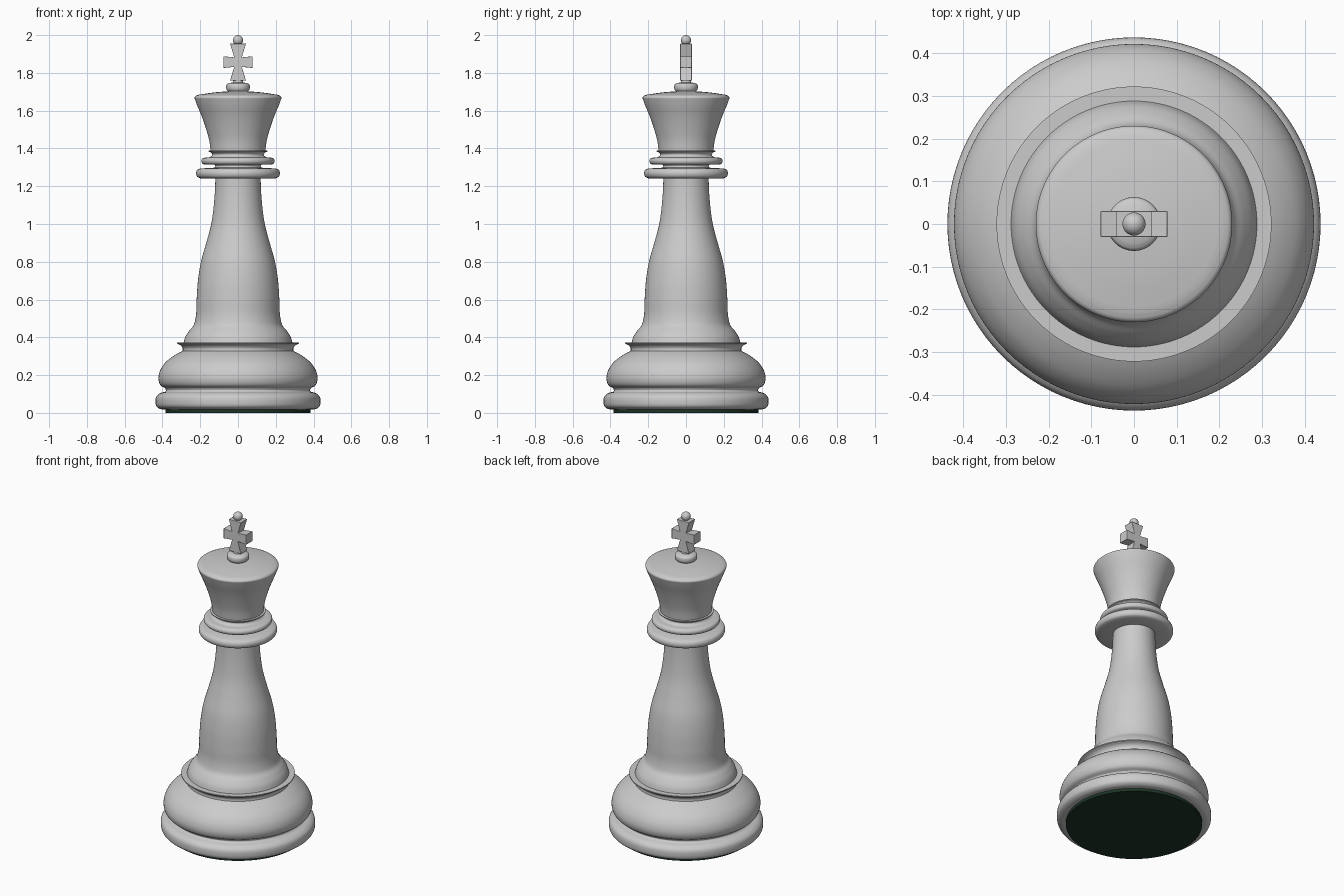
import bpy, bmesh, math
from mathutils import Vector

if "Cube" in bpy.data.objects:
    bpy.data.objects.remove(bpy.data.objects["Cube"])

SIDES = 96


def smooth_path(pts, n=5):
    """Catmull-Rom curve through (radius, height) points."""
    p = [Vector(q) for q in pts]
    if len(p) < 3:
        return p
    p = [2 * p[0] - p[1]] + p + [2 * p[-1] - p[-2]]
    out = []
    for a, b, c, d in zip(p, p[1:], p[2:], p[3:]):
        # centripetal-like tangents limited by the local segment length
        L0, L1, L2 = (b - a).length, (c - b).length, (d - c).length
        m1 = ((c - b) / L1 * L0 + (b - a) / L0 * L1) / (L0 + L1) * L1
        m2 = ((d - c) / L2 * L1 + (c - b) / L1 * L2) / (L1 + L2) * L1
        for i in range(n):
            t = i / n
            out.append(b * (2*t**3 - 3*t*t + 1) + m1 * (t**3 - 2*t*t + t)
                       + c * (3*t*t - 2*t**3) + m2 * (t**3 - t*t))
    return out + [p[-2]]


def finish(name, bm, angle=40):
    bmesh.ops.remove_doubles(bm, verts=bm.verts, dist=1e-5)
    bmesh.ops.recalc_face_normals(bm, faces=bm.faces)
    me = bpy.data.meshes.new(name)
    bm.to_mesh(me)
    bm.free()
    ob = bpy.data.objects.new(name, me)
    bpy.context.collection.objects.link(ob)
    bpy.ops.object.select_all(action='DESELECT')
    ob.select_set(True)
    bpy.context.view_layer.objects.active = ob
    bpy.ops.object.shade_smooth_by_angle(angle=math.radians(angle))
    return ob


def lathe(name, *runs):
    """Spin smooth profile runs (bottom to top); runs meet at sharp edges."""
    path = [q for run in runs for q in smooth_path(run)]
    bm = bmesh.new()
    rings = []
    for r, z in path:
        rings.append([bm.verts.new((r * math.cos(2*math.pi*i/SIDES),
                                    r * math.sin(2*math.pi*i/SIDES), z)) for i in range(SIDES)])
    for lo, hi in zip(rings, rings[1:]):
        for i in range(SIDES):
            j = (i + 1) % SIDES
            bm.faces.new((lo[i], lo[j], hi[j], hi[i]))
    bmesh.ops.remove_doubles(bm, verts=bm.verts, dist=1e-5)
    ob = finish(name, bm)
    # normals must face outwards on the open shells
    f = max(ob.data.polygons, key=lambda q: Vector((q.center.x, q.center.y)).length)
    if f.normal.x * f.center.x + f.normal.y * f.center.y < 0:
        ob.data.flip_normals()
    return ob


# felt pad
felt = lathe("base_felt", [(0, 0), (0.385, 0)], [(0.385, 0), (0.385, 0.02)])
mat = bpy.data.materials.new("felt_green")
mat.diffuse_color = (0.012, 0.035, 0.02, 1)
mat.use_nodes = True
mat.node_tree.nodes["Principled BSDF"].inputs["Base Color"].default_value = mat.diffuse_color
felt.data.materials.append(mat)

# base: foot ring, groove, bulge
lathe("base_foot", [(0.385, 0.018), (0.415, 0.022), (0.432, 0.035), (0.437, 0.06),
                    (0.432, 0.087), (0.415, 0.103), (0.387, 0.112)],
      [(0.387, 0.112), (0.381, 0.12), (0.387, 0.132)])
lathe("base_bulge", [(0.387, 0.132), (0.41, 0.146), (0.421, 0.175), (0.416, 0.215),
                     (0.392, 0.258), (0.355, 0.292), (0.315, 0.317), (0.293, 0.328)])
lathe("base_flange", [(0.293, 0.328), (0.293, 0.342), (0.302, 0.356), (0.322, 0.367)],
      [(0.322, 0.367), (0.322, 0.373)], [(0.322, 0.373), (0.288, 0.373)])

# tapering stem
lathe("stem", [(0.288, 0.373), (0.28, 0.4), (0.258, 0.435), (0.236, 0.462), (0.225, 0.5),
               (0.219, 0.6), (0.212, 0.7), (0.196, 0.8), (0.168, 0.9), (0.142, 1.0),
               (0.128, 1.1), (0.121, 1.2), (0.12, 1.242)])

# collars
lathe("lower_collar", [(0.12, 1.242), (0.2, 1.242)],
      [(0.2, 1.242), (0.215, 1.249), (0.222, 1.268), (0.215, 1.287), (0.2, 1.294)],
      [(0.2, 1.294), (0.125, 1.298)], [(0.125, 1.298), (0.12, 1.306), (0.125, 1.314)])
lathe("upper_collar", [(0.125, 1.314), (0.175, 1.314)],
      [(0.175, 1.314), (0.189, 1.32), (0.194, 1.333), (0.189, 1.346), (0.172, 1.352)],
      [(0.172, 1.352), (0.145, 1.356), (0.136, 1.367), (0.142, 1.377), (0.157, 1.384)],
      [(0.157, 1.384), (0.157, 1.389)], [(0.157, 1.389), (0.145, 1.39)])

# crown
lathe("crown", [(0.145, 1.39), (0.152, 1.44), (0.168, 1.5), (0.192, 1.57), (0.217, 1.63), (0.228, 1.66)],
      [(0.228, 1.66), (0.23, 1.668), (0.226, 1.676), (0.21, 1.684)],
      [(0.21, 1.684), (0.13, 1.696), (0.05, 1.703)])

# finial knob and neck
lathe("finial_knob", [(0.05, 1.7), (0.06, 1.71), (0.063, 1.724), (0.06, 1.738), (0.048, 1.746)],
      [(0.048, 1.746), (0.028, 1.749)], [(0.028, 1.749), (0.024, 1.765)])

# cross with four flared arms
ZC, D = 1.857, 0.031
quarter = [(0.02, 0.022), (0.042, 0.1)]
outline = [(-0.042, 0.098), (0.042, 0.098), (0.02, 0.025), (0.078, 0.031), (0.078, -0.031),
           (0.02, -0.025), (0.042, -0.098), (-0.042, -0.098), (-0.02, -0.025),
           (-0.078, -0.031), (-0.078, 0.031), (-0.02, 0.025)]
bm = bmesh.new()
face = bm.faces.new([bm.verts.new((x, -D, ZC + z)) for x, z in outline])
ext = bmesh.ops.extrude_face_region(bm, geom=[face])
bmesh.ops.translate(bm, vec=(0, 2 * D, 0),
                    verts=[g for g in ext["geom"] if isinstance(g, bmesh.types.BMVert)])
bmesh.ops.triangulate(bm, faces=[f for f in bm.faces if len(f.verts) > 4])
cross = finish("cross", bm, 20)
bev = cross.modifiers.new("soft_edges", 'BEVEL')
bev.width, bev.segments, bev.limit_method = 0.002, 2, 'ANGLE'

# ball on top
bm = bmesh.new()
bmesh.ops.create_uvsphere(bm, u_segments=32, v_segments=16, radius=0.027)
bmesh.ops.translate(bm, vec=(0, 0, 1.973), verts=bm.verts)
finish("top_ball", bm)
